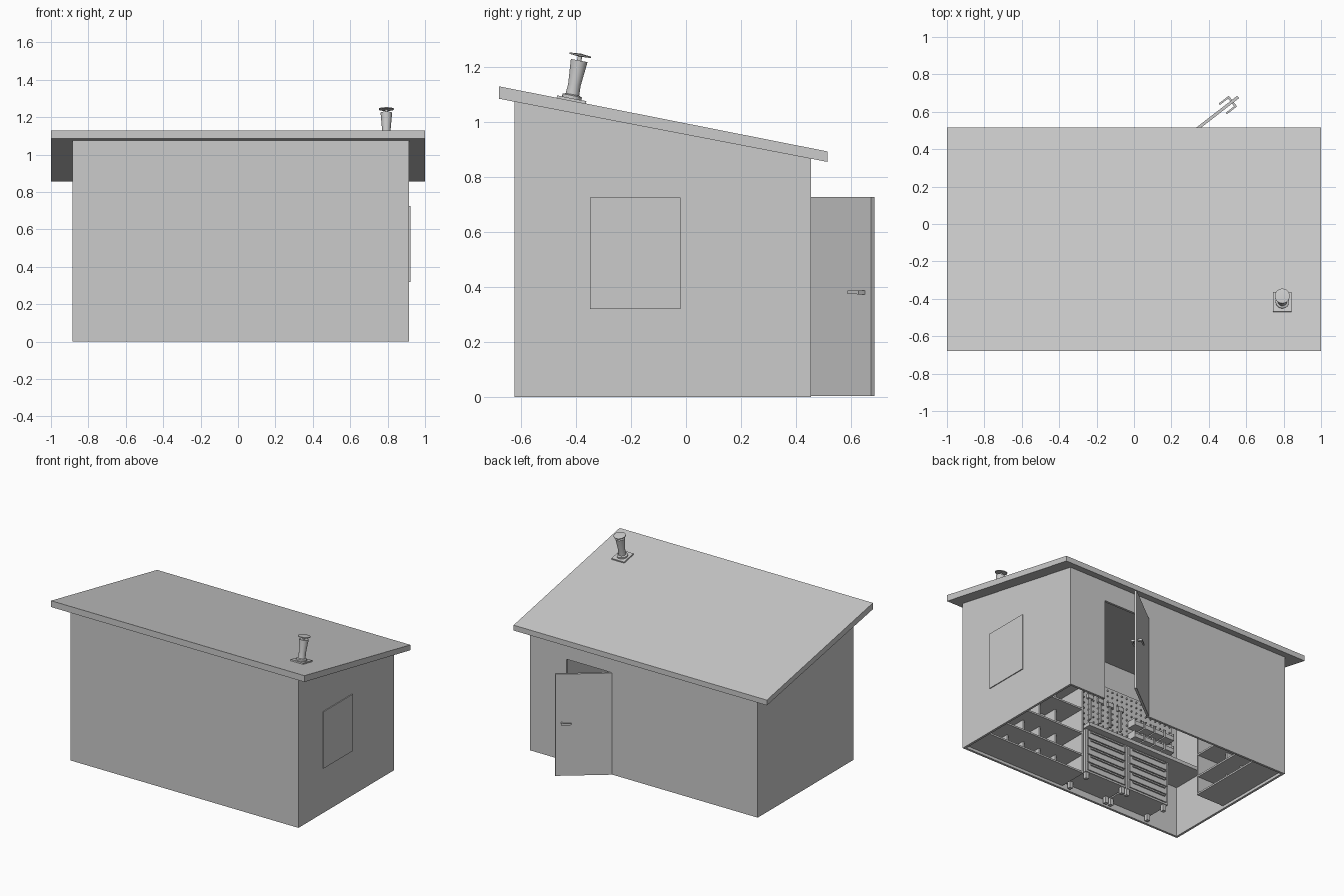
import bpy, bmesh, math
from mathutils import Matrix, Vector

cube = bpy.data.objects.get("Cube")
if cube:
    bpy.data.objects.remove(cube, do_unlink=True)

grey = bpy.data.materials.new("plain_grey")
grey.use_nodes = True
grey.diffuse_color = (0.6, 0.6, 0.6, 1)
grey.node_tree.nodes["Principled BSDF"].inputs["Base Color"].default_value = (0.6, 0.6, 0.6, 1)


def finish(name, bm, matrix=None):
    bmesh.ops.recalc_face_normals(bm, faces=bm.faces)
    mesh = bpy.data.meshes.new(name)
    bm.to_mesh(mesh)
    bm.free()
    obj = bpy.data.objects.new(name, mesh)
    mesh.materials.append(grey)
    bpy.context.collection.objects.link(obj)
    if matrix:
        obj.matrix_world = matrix
    return obj


def boxes(name, items, matrix=None):
    """One object made of boxes given as (x0, x1, y0, y1, z0, z1)."""
    bm = bmesh.new()
    for x0, x1, y0, y1, z0, z1 in items:
        centre = Vector((x0 + x1, y0 + y1, z0 + z1)) / 2
        size = Matrix.Diagonal((x1 - x0, y1 - y0, z1 - z0, 1))
        bmesh.ops.create_cube(bm, size=1, matrix=Matrix.Translation(centre) @ size)
    return finish(name, bm, matrix)


def prism(name, profile, x0, x1):
    """Side profile of (y, z) points pulled along x."""
    bm = bmesh.new()
    face = bm.faces.new([bm.verts.new((x0, y, z)) for y, z in profile])
    new = bmesh.ops.extrude_face_region(bm, geom=[face])["geom"]
    verts = [v for v in new if isinstance(v, bmesh.types.BMVert)]
    bmesh.ops.translate(bm, verts=verts, vec=(x1 - x0, 0, 0))
    return finish(name, bm)


def lathe(name, profile, matrix, sides=24):
    """Spin (radius, height) points around the local z axis."""
    bm = bmesh.new()
    verts = [bm.verts.new((r, 0, h)) for r, h in profile]
    edges = [bm.edges.new(pair) for pair in zip(verts, verts[1:])]
    bmesh.ops.spin(bm, geom=verts + edges, cent=(0, 0, 0), axis=(0, 0, 1),
                   angle=math.tau, steps=sides)
    bmesh.ops.remove_doubles(bm, verts=bm.verts, dist=0.0001)
    obj = finish(name, bm, matrix)
    bpy.ops.object.select_all(action="DESELECT")
    obj.select_set(True)
    bpy.context.view_layer.objects.active = obj
    bpy.ops.object.shade_smooth_by_angle(angle=math.radians(35))
    return obj


def cut(obj, cutter):
    mod = obj.modifiers.new("cut", "BOOLEAN")
    mod.operation, mod.solver, mod.object = "DIFFERENCE", "EXACT", cutter
    cutter.hide_render = True
    bpy.context.view_layer.objects.active = obj
    bpy.ops.object.modifier_apply(modifier=mod.name)
    bpy.data.objects.remove(cutter, do_unlink=True)


# Main dimensions
LEFT, RIGHT, FRONT, BACK, WALL = 0.915, -0.885, -0.625, 0.455, 0.016
HINGE_X, DOOR_W, DOOR_H = 0.268, 0.357, 0.727

# Walls, open below, with the doorway cut through the back
walls = prism("walls", [(FRONT, 0), (BACK, 0), (BACK, 0.867), (FRONT, 1.075)], RIGHT, LEFT)
cut(walls, boxes("room_cutter", [(RIGHT + WALL, LEFT - WALL, FRONT + WALL, BACK - WALL, -1, 2)]))
cut(walls, boxes("door_cutter", [(HINGE_X, HINGE_X + DOOR_W, BACK - 0.1, BACK + 0.1, -1, DOOR_H)]))

# Sloping roof
prism("roof", [(-0.68, 1.085), (0.516, 0.855), (0.516, 0.893), (-0.68, 1.13)], -1, 1)

# Side window plate
boxes("window", [(LEFT - 0.002, LEFT + 0.006, -0.35, -0.02, 0.32, 0.725)])

# Open door with a lever on each face
swing = Matrix.Translation((HINGE_X, BACK, 0)) @ Matrix.Rotation(math.radians(37.8), 4, "Z")
boxes("door", [(0, 0.366, -0.008, 0.008, 0.002, DOOR_H)], swing)
levers = []
for side in (-1, 1):
    near, far = sorted((side * 0.006, side * 0.034))
    levers.append((0.318, 0.33, near, far, 0.373, 0.387))
    near, far = sorted((side * 0.026, side * 0.036))
    levers.append((0.262, 0.33, near, far, 0.374, 0.386))
boxes("door_handles", levers, swing)

# Roof vent standing square to the slope
lean = Matrix.Translation((0.793, -0.418, 1.077)) @ Matrix.Rotation(math.atan(-0.198), 4, "X")
boxes("vent_base", [(-0.05, 0.05, -0.054, 0.054, -0.004, 0.01)], lean)
lathe("vent_pipe", [(0, 0.008), (0.036, 0.008), (0.036, 0.02), (0.025, 0.024),
                    (0.023, 0.06), (0.031, 0.15), (0, 0.15)], lean)
lathe("vent_cap", [(0, 0.145), (0.008, 0.145), (0.008, 0.165), (0.04, 0.167),
                   (0.04, 0.172), (0, 0.176)], lean)


def shelf_unit(name, x0, x1, y0, y1, along_x):
    """Shelves with end panels and upright dividers standing at the back."""
    t = 0.012
    items = [(x0, x1, y0, y1, z, z + t) for z in (0.02, 0.15, 0.31, 0.49, 0.66)]
    if along_x:
        items += [(x, x + t, y0, y1, 0.02, 0.76) for x in (x0, x1 - t)]
        step = (x1 - x0) / 6
        items += [(x0 + i * step, x0 + i * step + t, y0, y0 + 0.1, 0.02, 0.66) for i in range(1, 6)]
    else:
        items += [(x0, x1, y, y + t, 0.02, 0.76) for y in (y0, y1 - t)]
        step = (y1 - y0) / 4
        items += [(x0, x0 + 0.1, y0 + i * step, y0 + i * step + t, 0.02, 0.66) for i in range(1, 4)]
    return boxes(name, items)


# Storage shelves at both ends of the room
INNER = FRONT + WALL
shelf_unit("left_shelves", 0.09, LEFT - WALL, INNER, -0.4, True)
shelf_unit("right_shelves", RIGHT + WALL, -0.65, -0.145, BACK - WALL, False)

# Bench with two drawer cabinets
boxes("bench_top", [(RIGHT + WALL, 0.08, INNER, -0.35, 0.36, 0.385)])
boxes("cabinets", [(-0.27, 0.07, INNER, -0.4, 0.045, 0.36),
                   (-0.62, -0.28, INNER, -0.4, 0.045, 0.36)])
drawers, pulls = [], []
for x in (-0.605, -0.255):
    for row in range(5):
        z = 0.058 + row * 0.06
        drawers.append((x, x + 0.31, -0.402, -0.392, z, z + 0.052))
        pulls.append((x + 0.02, x + 0.29, -0.394, -0.382, z + 0.036, z + 0.046))
boxes("drawers", drawers)
boxes("drawer_pulls", pulls)
boxes("cabinet_feet", [(x, x + 0.025, y, y + 0.025, 0, 0.046)
                       for x in (-0.61, -0.3, -0.26, 0.04) for y in (-0.59, -0.43)])

# Peg wall with pegs and hanging tools
boxes("peg_wall", [(-0.82, 0.08, INNER, INNER + 0.012, 0.5, 0.88)])
boxes("pegs", [(x / 100, x / 100 + 0.008, INNER + 0.01, INNER + 0.022, z / 100, z / 100 + 0.008)
               for x in range(-80, 8, 4) for z in range(53, 88, 4)])
tools = []
for i in range(5):
    x = -0.38 + i * 0.085
    tools.append((x, x + 0.012, INNER + 0.02, INNER + 0.034, 0.58, 0.74))
    tools.append((x - 0.016, x + 0.028, INNER + 0.02, INNER + 0.036, 0.73, 0.76))
boxes("hanging_tools", tools)

# Two rows of small open bins on the peg wall
bins = []
for z in (0.55, 0.64):
    for i in range(4):
        x, y = -0.78 + i * 0.085, INNER + 0.012
        bins += [(x, x + 0.075, y, y + 0.07, z, z + 0.006),
                 (x, x + 0.075, y + 0.064, y + 0.07, z, z + 0.03),
                 (x, x + 0.006, y, y + 0.07, z, z + 0.05),
                 (x + 0.069, x + 0.075, y, y + 0.07, z, z + 0.05)]
boxes("small_bins", bins)
